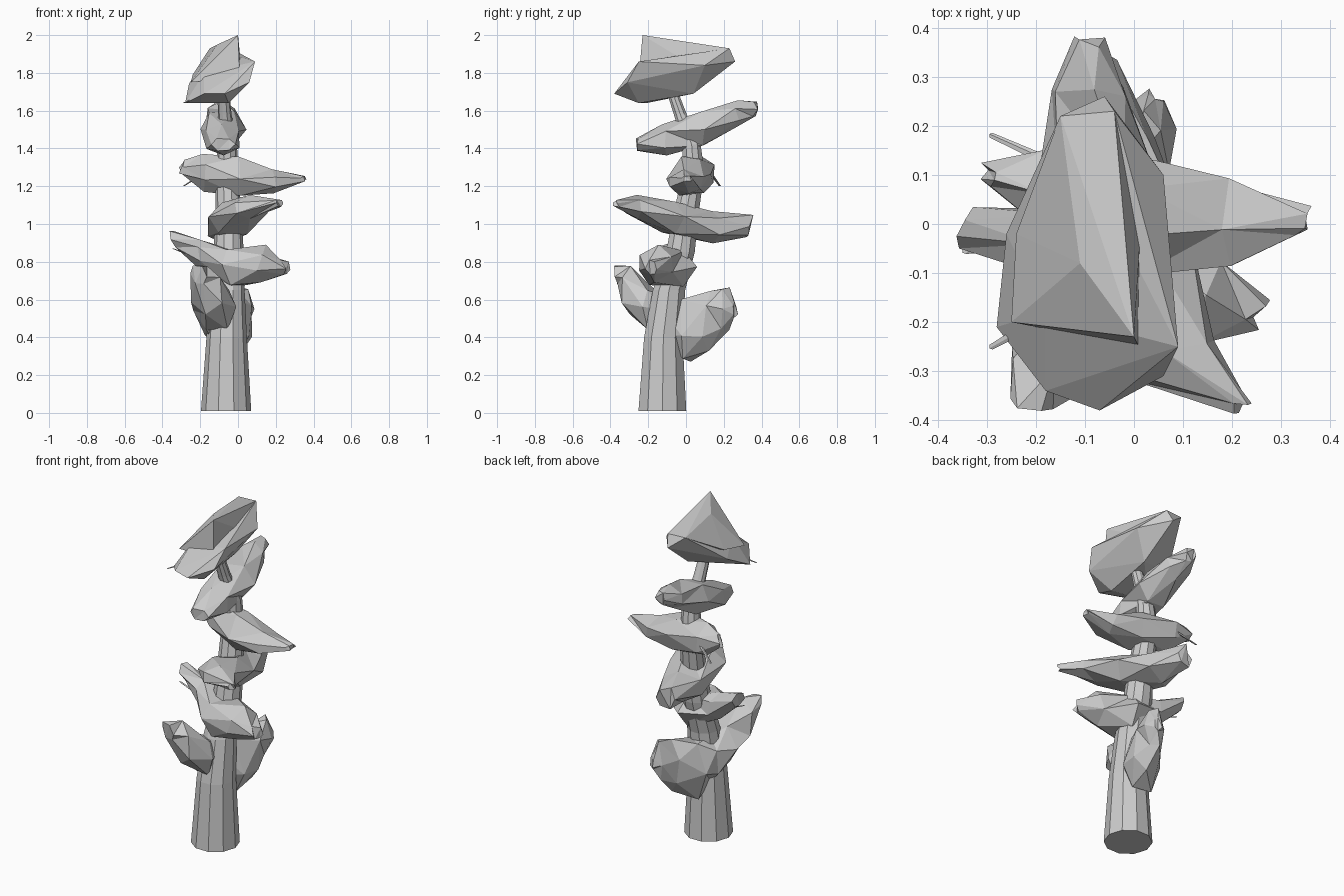
import bpy
import bmesh
import math
import random
from mathutils import Vector

if "Cube" in bpy.data.objects:
    bpy.data.objects.remove(bpy.data.objects["Cube"])

UP = Vector((0, 0, 1))


def finish(name, bm):
    bmesh.ops.recalc_face_normals(bm, faces=bm.faces)
    mesh = bpy.data.meshes.new(name)
    bm.to_mesh(mesh)
    bm.free()
    obj = bpy.data.objects.new(name, mesh)
    bpy.context.collection.objects.link(obj)
    return obj


def loft(rings):
    """Bridge rings of points into a closed, flat-faced body."""
    bm = bmesh.new()
    loops = [[bm.verts.new(p) for p in ring] for ring in rings]
    count = len(loops[0])
    for a, b in zip(loops, loops[1:]):
        for i in range(count):
            j = (i + 1) % count
            bm.faces.new((a[i], a[j], b[j], b[i]))
    bm.faces.new(loops[0])
    bm.faces.new(loops[-1])
    return bm


def clump(name, seed, stations, sides=6):
    """Irregular leaf pad along a spine of (x, y, z, half width, half height)."""
    rng = random.Random(seed)
    run = Vector(stations[-1][:3]) - Vector(stations[0][:3])
    side = run.cross(UP).normalized()
    rings = []
    for k, (x, y, z, w, h) in enumerate(stations):
        ring = []
        for i in range(sides):
            a = math.tau * (i + k % 2 / 2 + rng.uniform(-.15, .15)) / sides
            r = rng.uniform(.98, 1.15)
            lean = run.normalized() * rng.uniform(-.02, .02)
            ring.append(Vector((x, y, z)) + lean
                        + side * w * r * math.cos(a) + UP * h * r * math.sin(a))
        rings.append(ring)
    bm = loft(rings)
    bmesh.ops.triangulate(bm, faces=bm.faces)
    return finish(name, bm)


def hull(name, points):
    """Faceted body wrapped around its corner points."""
    bm = bmesh.new()
    for point in points:
        bm.verts.new(point)
    bmesh.ops.convex_hull(bm, input=bm.verts)
    return finish(name, bm)


def stick(name, stations, sides):
    """Round stem with level rings of (x, y, z, radius)."""
    rings = [[(x + r * math.cos(math.tau * i / sides),
               y + r * math.sin(math.tau * i / sides), z) for i in range(sides)]
             for x, y, z, r in stations]
    return finish(name, loft(rings))


# Bent, tapering trunk
stick("trunk", [
    (-.063, -.125, .01, .133), (-.06, -.12, .4, .107), (-.055, -.09, .65, .09),
    (-.05, -.03, .85, .08), (-.05, 0, 1.05, .07), (-.06, .04, 1.28, .06),
    (-.055, .03, 1.42, .05), (-.07, -.03, 1.58, .036), (-.08, -.09, 1.75, .03)], 10)

# Lowest pad curls past the trunk from front to back
clump("lowest_pad", 1, [
    (-.21, -.37, .73, .04, .05), (-.16, -.29, .64, .1, .12),
    (-.12, -.19, .55, .11, .11), (-.11, -.08, .48, .08, .12),
    (-.05, .0, .44, .1, .17), (.01, .12, .48, .08, .15),
    (.035, .21, .55, .05, .12), (.05, .27, .54, .02, .04)])

# Leaf pads going up
clump("second_pad", 3, [
    (-.34, -.01, .92, .04, .04), (-.2, -.03, .84, .07, .07),
    (-.03, -.09, .77, .15, .1), (.14, -.16, .79, .1, .09), (.25, -.18, .77, .03, .04)])
clump("third_pad", 4, [
    (.22, -.37, 1.11, .02, .02), (.07, -.27, 1.09, .1, .06),
    (-.02, -.08, 1.03, .14, .09), (-.06, .14, .98, .12, .08), (-.09, .33, .99, .05, .06)])
clump("fourth_pad", 5, [
    (-.3, .1, 1.3, .02, .04), (-.17, .07, 1.27, .09, .09),
    (.02, .02, 1.25, .11, .1), (.2, .0, 1.22, .09, .06), (.34, .01, 1.24, .03, .015)])
clump("fifth_pad", 6, [
    (-.08, -.26, 1.42, .06, .035), (-.08, -.12, 1.44, .1, .08),
    (-.08, .08, 1.5, .11, .1), (-.09, .26, 1.58, .08, .07), (-.09, .37, 1.61, .03, .04)])

# Crown: a broad leaning base with a sharp ridge above a front shelf
hull("crown_base", [
    (.06, .1, 1.84), (.09, -.25, 1.86), (.06, -.31, 1.75), (-.07, -.38, 1.69),
    (-.18, -.34, 1.69), (-.28, -.21, 1.64), (-.26, -.02, 1.74), (-.04, .04, 1.69),
    (-.05, -.25, 1.64), (-.18, -.18, 1.8), (-.15, .22, 1.93), (-.04, .23, 1.93),
    (-.06, .26, 1.86)])
hull("crown_ridge", [
    (0, -.23, 2), (-.15, .22, 1.93), (-.04, .23, 1.93), (-.11, -.08, 1.95),
    (-.18, -.18, 1.83), (-.25, -.2, 1.75), (-.24, -.02, 1.79),
    (.01, -.25, 1.78), (.02, .1, 1.8)])

# Bare twig ends
for label, start, end in [
        ("second", (-.22, -.05, .82), (-.345, -.055, .87)),
        ("fourth", (-.18, .13, 1.27), (-.29, .18, 1.2)),
        ("crown", (-.22, -.21, 1.67), (-.29, -.25, 1.64))]:
    stick(label + "_twig", [(*start, .01), (*end, .006)], 5)
